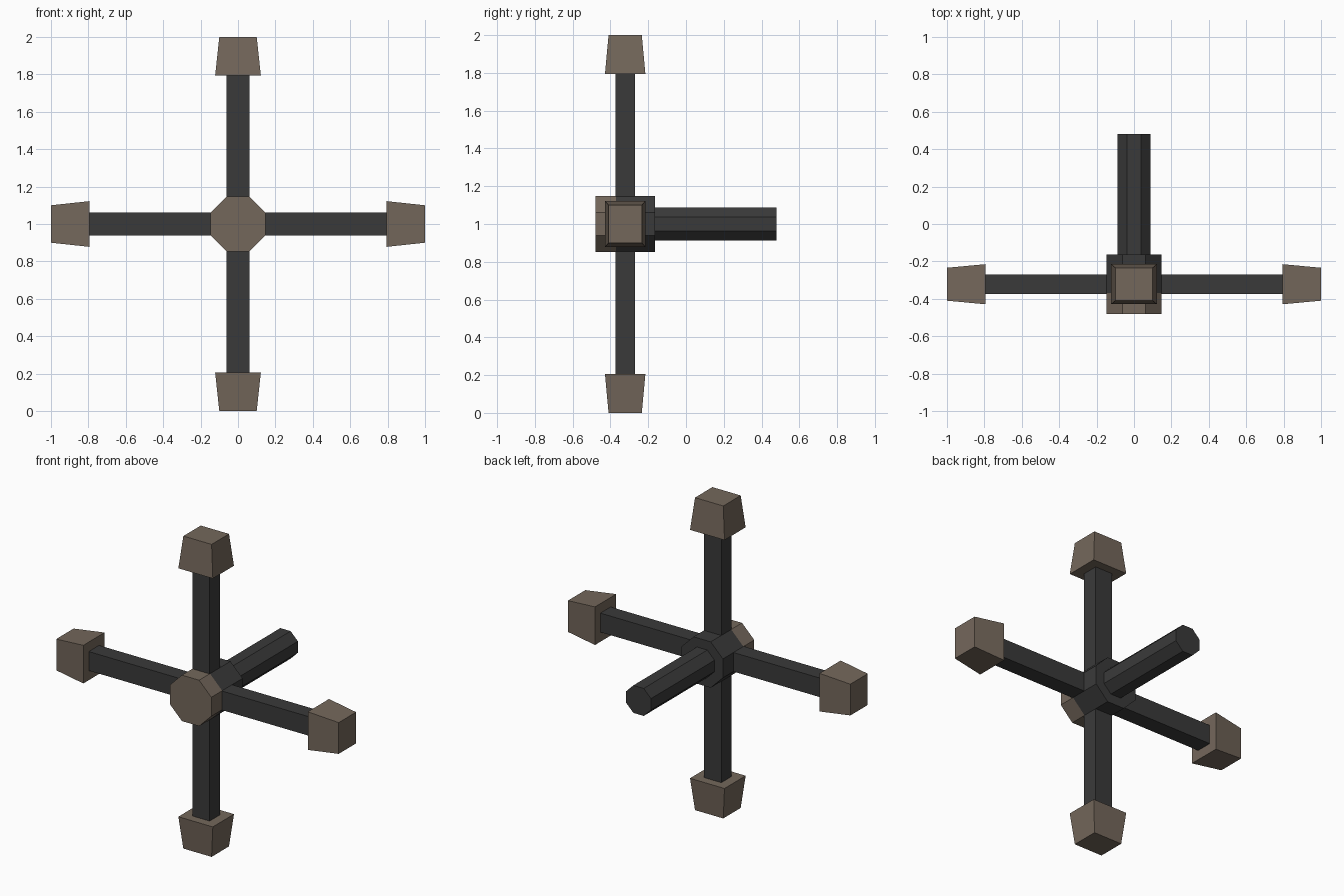
import bpy, bmesh
from math import pi, cos
from mathutils import Matrix, Vector

if "Cube" in bpy.data.objects:
    bpy.data.objects.remove(bpy.data.objects["Cube"])

CY, CZ = -0.322, 1.0          # centre of the cross
APO = 0.147                   # hub flat-to-centre distance


def material(name, rgb):
    m = bpy.data.materials.new(name)
    m.diffuse_color = (*rgb, 1)
    m.use_nodes = True
    m.node_tree.nodes["Principled BSDF"].inputs["Base Color"].default_value = m.diffuse_color
    return m


DARK = material("dark_metal", (0.042, 0.042, 0.042))
TAN = material("tan_metal", (0.175, 0.137, 0.105))


def prism(name, sides, a0, a1, start, end, mat, matrix):
    """Prism or frustum along local z; a0/a1 are (x, y) half sizes across flats."""
    bm = bmesh.new()
    r = 1 / cos(pi / sides)
    bmesh.ops.create_cone(bm, cap_ends=True, segments=sides, radius1=r, radius2=r, depth=2)
    bmesh.ops.rotate(bm, verts=bm.verts, matrix=Matrix.Rotation(pi / sides, 3, 'Z'))
    # make sure flats face the axes
    if max(v.co.x for v in bm.verts) > 1.01:
        bmesh.ops.rotate(bm, verts=bm.verts, matrix=Matrix.Rotation(pi / sides, 3, 'Z'))
    for v in bm.verts:
        a, z = (a0, start) if v.co.z < 0 else (a1, end)
        v.co = Vector((v.co.x * a[0], v.co.y * a[1], z))
    bm.transform(matrix)
    bmesh.ops.recalc_face_normals(bm, faces=bm.faces)
    me = bpy.data.meshes.new(name)
    bm.to_mesh(me)
    bm.free()
    me.materials.append(mat)
    ob = bpy.data.objects.new(name, me)
    bpy.context.collection.objects.link(ob)
    return ob


# Hub and handle run along +y
along_y = Matrix.Translation((0, 0, CZ)) @ Matrix.Rotation(-pi / 2, 4, 'X')
prism("hub_front", 8, (APO, APO), (APO, APO), -0.48, -0.37, TAN, along_y)
prism("hub_body", 8, (APO, APO), (APO, APO), -0.37, -0.163, DARK, along_y)
prism("handle", 8, (0.088, 0.088), (0.088, 0.088), -0.163, 0.48, DARK, along_y)

# Four arms with tapered end blocks, turned around the hub
for i, side in enumerate(("top", "right", "bottom", "left")):
    m = Matrix.Translation((0, CY, CZ)) @ Matrix.Rotation(i * pi / 2, 4, 'Y')
    prism(side + "_arm", 4, (0.061, 0.052), (0.061, 0.052), APO - 0.01, 0.795, DARK, m)
    prism(side + "_end_block", 4, (0.122, 0.107), (0.1, 0.088), 0.795, 1.0, TAN, m)
